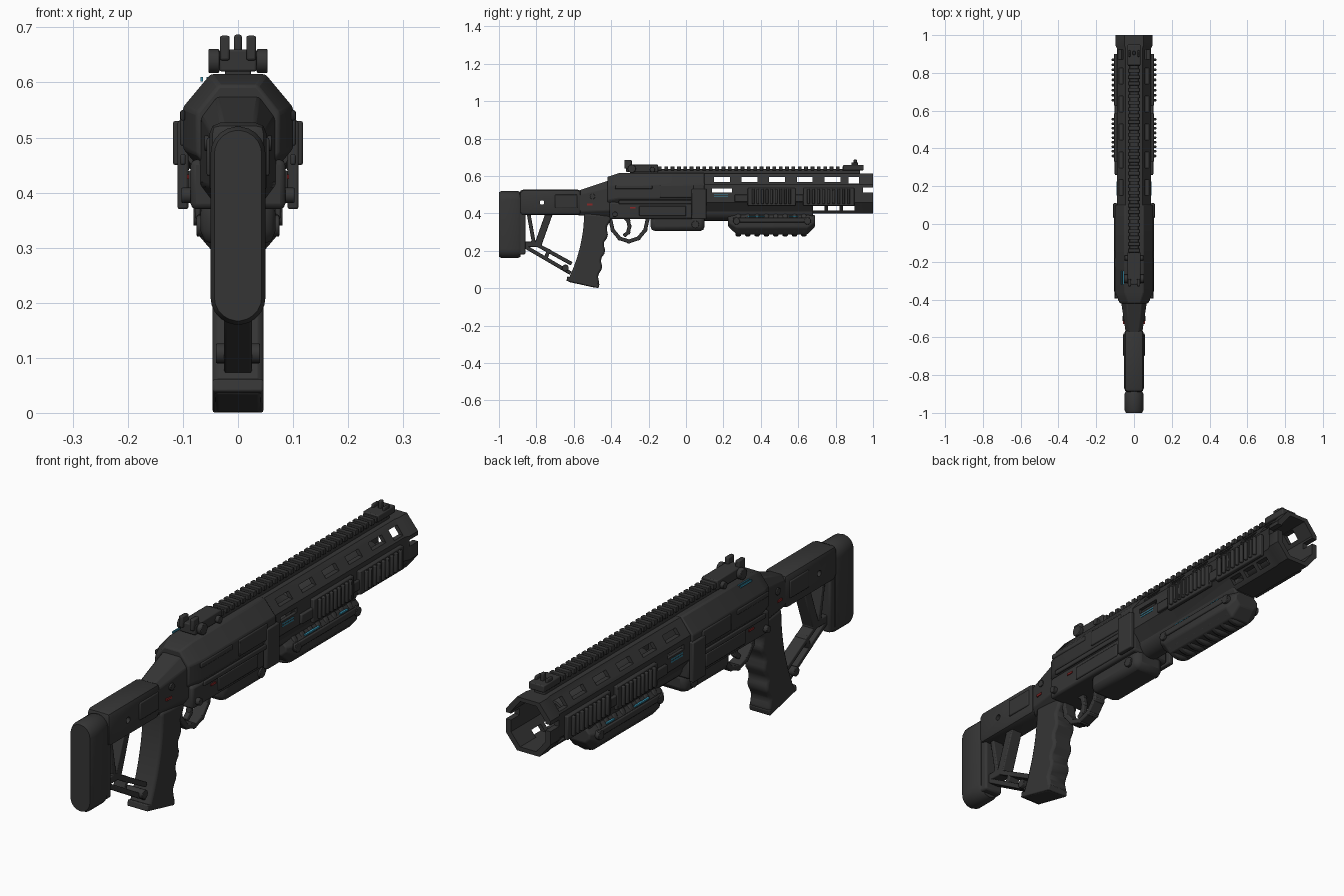
import bpy, bmesh, math
from mathutils import Matrix, Vector

default_cube = bpy.data.objects.get("Cube")
if default_cube:
    bpy.data.objects.remove(default_cube)

SIDES = (-1, 1)
parts = []


def material(name, *rgb):
    mat = bpy.data.materials.new(name)
    mat.use_nodes = True
    mat.diffuse_color = (*rgb, 1)
    shader = next(node for node in mat.node_tree.nodes if node.type == "BSDF_PRINCIPLED")
    shader.inputs["Base Color"].default_value = mat.diffuse_color
    return mat


GREY = material("charcoal metal", 0.036, 0.036, 0.036)
CYAN = material("cyan marking", 0.04, 0.3, 0.45)
RED = material("red marking", 0.25, 0.02, 0.02)


def spread(start, end, count):
    return [start + (end - start) * i / (count - 1) for i in range(count)]


def finish(name, bm, bevel, mat=GREY):
    bmesh.ops.recalc_face_normals(bm, faces=bm.faces)
    mesh = bpy.data.meshes.new(name)
    bm.to_mesh(mesh)
    bm.free()
    mesh.materials.append(mat)
    ob = bpy.data.objects.new(name, mesh)
    bpy.context.collection.objects.link(ob)
    if bevel:
        mod = ob.modifiers.new("soft edges", "BEVEL")
        mod.width, mod.segments, mod.limit_method = bevel, 2, "ANGLE"
    parts.append(ob)
    return ob


def section(half, bottom, top, cut_x, cut_z):
    """Right half of a chamfered cross-section, from top to bottom."""
    inner = half - cut_x
    return [(inner, top), (half, top - cut_z), (half, bottom + cut_z), (inner, bottom)]


def capsule(radius, bottom, top, steps=6):
    """Right half of a cross-section with round ends."""
    angles = spread(0.1, math.pi / 2, steps)
    upper = [(radius * math.sin(a), top - radius + radius * math.cos(a)) for a in angles]
    return upper + [(x, bottom + top - z) for x, z in reversed(upper)]


def loft(name, *stations, bevel=0.005):
    """Skin mirrored cross-sections placed along y."""
    bm = bmesh.new()
    rings = []
    for y, half in stations:
        outline = half + [(-x, z) for x, z in reversed(half)]
        rings.append([bm.verts.new((x, y, z)) for x, z in outline])
    for a, b in zip(rings, rings[1:]):
        for i in range(len(a)):
            bm.faces.new((a[i - 1], a[i], b[i], b[i - 1]))
    bm.faces.new(rings[0])
    bm.faces.new(rings[-1])
    return finish(name, bm, bevel)


def prism(name, profile, half, x=0, bevel=0.004, mat=GREY):
    """Extrude a side profile across x."""
    bm = bmesh.new()
    face = bm.faces.new([bm.verts.new((x - half, y, z)) for y, z in profile])
    geom = bmesh.ops.extrude_face_region(bm, geom=[face])["geom"]
    moved = [v for v in geom if isinstance(v, bmesh.types.BMVert)]
    bmesh.ops.translate(bm, vec=(half + half, 0, 0), verts=moved)
    return finish(name, bm, bevel, mat)


def box(name, y, z, half, **options):
    corners = [(y[0], z[0]), (y[1], z[0]), (y[1], z[1]), (y[0], z[1])]
    return prism(name, corners, half, **options)


def beam(name, start, end, thick=0.02, half=0.025):
    """Flat bar between two points of the side plane."""
    p, q = Vector(start), Vector(end)
    along = (q - p).normalized() * thick / 2
    across = Vector((-along.y, along.x))
    return prism(name, [p - along + across, p - along - across, q + along - across, q + along + across], half)


def rod(name, centre, radius, length, axis="X", sides=20):
    bm = bmesh.new()
    turn = Matrix.Rotation(math.pi / 2, 4, "Y" if axis == "X" else "X")
    bmesh.ops.create_cone(bm, cap_ends=True, segments=sides, radius1=radius, radius2=radius,
                          depth=length, matrix=Matrix.Translation(centre) @ turn)
    return finish(name, bm, bevel=radius / 8)


def carve(target, cutters):
    for cutter in cutters:
        mod = target.modifiers.new("cut", "BOOLEAN")
        mod.operation, mod.solver, mod.object = "DIFFERENCE", "EXACT", cutter
    bpy.context.view_layer.update()
    result = target.evaluated_get(bpy.context.evaluated_depsgraph_get())
    mesh = bpy.data.meshes.new_from_object(result)
    target.modifiers.clear()
    target.data = mesh
    for cutter in cutters:
        parts.remove(cutter)
        bpy.data.objects.remove(cutter)


# Receiver
upper = section(half=0.1, bottom=0.42, top=0.615, cut_x=0.05, cut_z=0.06)
loft("receiver", (-0.42, section(half=0.075, bottom=0.42, top=0.595, cut_x=0.04, cut_z=0.05)), (-0.36, upper), (0.1, upper))
box("receiver_lower", y=(-0.41, 0.1), z=(0.37, 0.46), half=0.086, bevel=0.01)
box("receiver_under_pod", y=(-0.19, 0.1), z=(0.305, 0.39), half=0.068, bevel=0.025)
rod("pod_pin", (0, 0.05, 0.34), radius=0.02, length=0.15)
for side in SIDES:
    edge = side * 0.1
    box("receiver_side_rib", y=(-0.36, 0.08), z=(0.45, 0.47), half=0.005, x=edge)
    box("receiver_upper_panel", y=(-0.14, 0.04), z=(0.485, 0.55), half=0.005, x=edge)
    box("receiver_port_cover", y=(-0.38, -0.18), z=(0.53, 0.55), half=0.004, x=edge)
    box("receiver_lower_panel", y=(-0.25, 0), z=(0.385, 0.44), half=0.005, x=side * 0.086)
    box("receiver_collar", y=(0.03, 0.11), z=(0.37, 0.53), half=0.01, x=edge)
    for y in (-0.38, 0.07):
        rod("receiver_pin", (side * 0.09, y, 0.395), radius=0.014, length=0.025)

# Vented hollow handguard
shell = section(half=0.09, bottom=0.398, top=0.613, cut_x=0.045, cut_z=0.06)
muzzle = [(x * 1.1, z) for x, z in shell]
bore = section(half=0.076, bottom=0.415, top=0.597, cut_x=0.04, cut_z=0.05)
guard = loft("handguard", (0.08, shell), (0.93, shell), (0.945, muzzle), (1, muzzle), bevel=0)
cutters = [loft("cutter", (0.13, bore), (1.1, bore), bevel=0)]
vents = [(y, y + 0.085, 0.568, 0.594) for y in spread(0.15, 0.74, 5)]
vents += [(y, y + 0.06, 0.414, 0.44) for y in spread(0.68, 0.84, 3)]
vents += [(0.87, 0.925, 0.56, 0.595), (0.14, 0.245, 0.512, 0.532), (0.945, 1.1, 0.512, 0.538)]
for start, end, low, high in vents:
    cutters.append(box("cutter", y=(start, end), z=(low, high), half=0.2, bevel=0))
carve(guard, cutters)
barrel = rod("barrel", (0, 0.56, 0.505), radius=0.046, length=0.56, axis="Y")
carve(barrel, [rod("cutter", (0, 0.8, 0.505), radius=0.034, length=0.4, axis="Y")])
rod("handguard_lower_tube", (0, 0.38, 0.415), radius=0.055, length=0.6, axis="Y")

# Ribbed side panels
for side in SIDES:
    for start, end in ((0.33, 0.585), (0.625, 0.9)):
        box("side_panel", y=(start, end), z=(0.44, 0.535), half=0.009, x=side * 0.097)
        for y in spread(start + 0.03, end - 0.03, 9):
            box("side_panel_rib", y=(y - 0.007, y + 0.007), z=(0.45, 0.53), half=0.007, x=side * 0.111)
    box("panel_link", y=(0.26, 0.65), z=(0.46, 0.5), half=0.007, x=side * 0.095)

# Foregrip
grip_body = section(half=0.072, bottom=0.288, top=0.4, cut_x=0.03, cut_z=0.035)
grip_nose = section(half=0.055, bottom=0.33, top=0.39, cut_x=0.02, cut_z=0.02)
loft("foregrip", (0.225, grip_nose), (0.27, grip_body), (0.65, grip_body), (0.69, grip_nose))
for y in spread(0.28, 0.63, 8):
    rod("foregrip_rib", (0, y, 0.347), radius=0.071, length=0.03, axis="Y")
for side in SIDES:
    box("foregrip_side_rail", y=(0.25, 0.66), z=(0.352, 0.378), half=0.005, x=side * 0.073)
    for y in (0.27, 0.65):
        rod("foregrip_bolt", (side * 0.07, y, 0.358), radius=0.018, length=0.022)

# Top rail
box("rail_base", y=(-0.3, 0.93), z=(0.6, 0.636), half=0.024)
for y in spread(-0.14, 0.88, 31):
    box("rail_tooth", y=(y - 0.01, y + 0.01), z=(0.63, 0.651), half=0.031, bevel=0.002)

# Sights
box("rear_sight_base", y=(-0.32, -0.15), z=(0.62, 0.66), half=0.034)
box("front_sight_base", y=(0.84, 0.95), z=(0.63, 0.658), half=0.034)
box("front_sight_post", y=(0.895, 0.915), z=(0.65, 0.687), half=0.007)
for side in SIDES:
    box("rear_sight_ear", y=(-0.33, -0.29), z=(0.64, 0.685), half=0.009, x=side * 0.024)
    box("front_sight_ear", y=(0.885, 0.92), z=(0.65, 0.672), half=0.005, x=side * 0.024)
    rod("rear_sight_knob", (side * 0.044, -0.29, 0.639), radius=0.022, length=0.02)
    rod("rear_sight_hinge", (side * 0.041, -0.18, 0.634), radius=0.014, length=0.016)

# Stock with a pinhole, neck and round-ended butt pad
loft("stock_neck", (-0.58, section(half=0.043, bottom=0.39, top=0.52, cut_x=0.015, cut_z=0.02)),
     (-0.4, section(half=0.07, bottom=0.375, top=0.58, cut_x=0.03, cut_z=0.04)))
cheek = box("stock_cheek", y=(-0.89, -0.56), z=(0.39, 0.527), half=0.052, bevel=0.02)
carve(cheek, [rod("cutter", (0, -0.77, 0.458), radius=0.012, length=0.3)])
pad, pad_edge = capsule(0.05, bottom=0.16, top=0.52), capsule(0.043, bottom=0.167, top=0.513)
loft("butt_pad", (-1, pad_edge), (-0.985, pad), (-0.9, pad), (-0.885, pad_edge), bevel=0)
box("butt_arm", y=(-0.9, -0.858), z=(0.18, 0.42), half=0.04, bevel=0.008)
for side in SIDES:
    box("stock_side_plate", y=(-0.7, -0.58), z=(0.43, 0.5), half=0.005, x=side * 0.052)
    rod("neck_pin", (side * 0.05, -0.5, 0.49), radius=0.014, length=0.022)

# Skeleton struts
beam("strut_front", (-0.735, 0.39), (-0.785, 0.25), thick=0.038)
beam("strut_rear", (-0.84, 0.39), (-0.815, 0.25))
beam("strut_foot", (-0.87, 0.235), (-0.785, 0.235), thick=0.03)
beam("lower_strut_top", (-0.82, 0.245), (-0.62, 0.135))
beam("lower_strut_bottom", (-0.865, 0.225), (-0.625, 0.085))
beam("lower_strut_link", (-0.735, 0.2), (-0.75, 0.16))
rod("strut_pin", (0, -0.645, 0.108), radius=0.018, length=0.08)

# Pistol grip: finger swells in front, flared heel behind
steps = spread(0, 1, 20)
finger_side = [(-0.405 - 0.07 * t + 0.008 * math.sin(t * 9 * math.pi), 0.39 * (1 - t)) for t in steps]
palm_side = [(-0.545 - 0.09 * t * t, 0.4 - 0.365 * t) for t in steps]
prism("grip", finger_side + palm_side[::-1], half=0.046, bevel=0.016)
beam("grip_base", (-0.625, 0.048), (-0.477, 0.014), thick=0.024, half=0.046)

# Trigger and its guard loop
angles = spread(math.pi, math.tau, 7)
loop = [(-0.305 + 0.1 * math.cos(a), 0.37 + 0.12 * math.sin(a)) for a in angles]
for start, end in zip(loop, loop[1:]):
    beam("trigger_guard", start, end)
curve = [(-0.325 + 0.022 * math.sin(a), 0.33 + 0.045 * math.cos(a)) for a in spread(0, math.pi, 5)]
for start, end in zip(curve, curve[1:]):
    beam("trigger", start, end, half=0.01)

# Thin painted markings
for side in SIDES:
    for z in (0.49, 0.5):
        box("handguard_marking", y=(0.15, 0.225), z=(z, z + 0.004), half=0.002, x=side * 0.09, bevel=0, mat=CYAN)
    for start, end in ((0.33, 0.42), (0.55, 0.6)):
        box("foregrip_marking", y=(start, end), z=(0.38, 0.386), half=0.004, x=side * 0.066, bevel=0, mat=CYAN)
    box("receiver_marking", y=(-0.3, -0.27), z=(0.425, 0.433), half=0.002, x=side * 0.091, bevel=0, mat=RED)
    box("neck_marking", y=(-0.53, -0.5), z=(0.443, 0.452), half=0.004, x=side * 0.053, bevel=0, mat=RED)
for x in (-0.055, -0.066):
    box("top_marking", y=(-0.32, -0.25), z=(0.602, 0.61), half=0.002, x=x, bevel=0, mat=CYAN)

bpy.ops.object.select_all(action="DESELECT")
for ob in parts:
    ob.select_set(True)
bpy.context.view_layer.objects.active = guard
bpy.ops.object.shade_smooth_by_angle(angle=math.radians(35))
